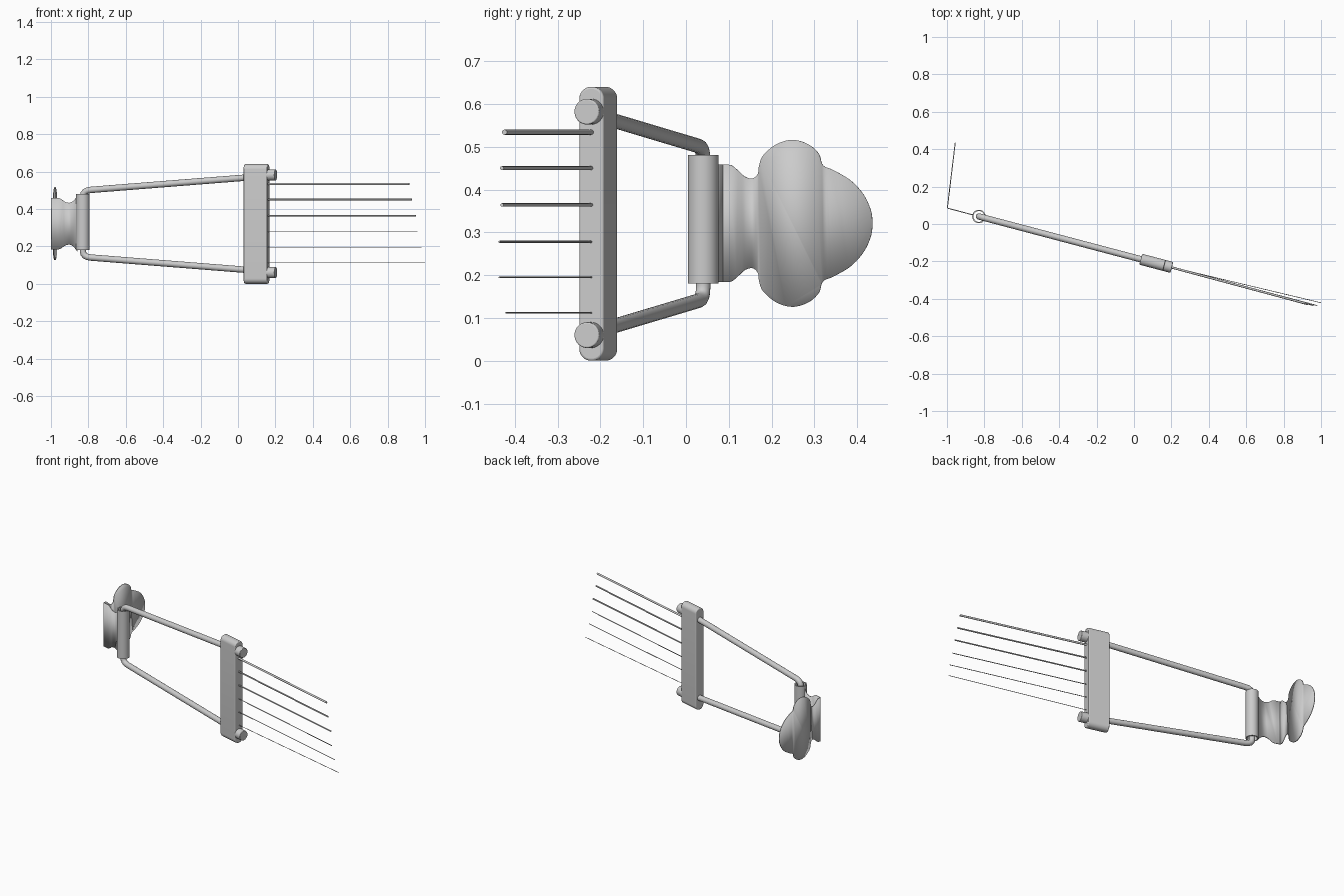
import bpy, bmesh
from math import radians, cos, sin
from mathutils import Vector, Matrix

if "Cube" in bpy.data.objects:
    bpy.data.objects.remove(bpy.data.objects["Cube"])

ANG = radians(14.8)
MID = 0.321                                   # height of the symmetry line
AXIS = Vector((cos(ANG), -sin(ANG), 0))       # direction of the tilted body
CENTRE = Vector((0.099, -0.205, 0))           # centre of the crossbar


def on_axis(t, z):
    return CENTRE + AXIS * t + Vector((0, 0, z))


def finish(name, bm, smooth=True):
    bmesh.ops.recalc_face_normals(bm, faces=bm.faces)
    me = bpy.data.meshes.new(name)
    bm.to_mesh(me)
    bm.free()
    ob = bpy.data.objects.new(name, me)
    bpy.context.collection.objects.link(ob)
    shade(ob)
    return ob


def shade(ob):
    bpy.ops.object.select_all(action='DESELECT')
    ob.select_set(True)
    bpy.context.view_layer.objects.active = ob
    bpy.ops.object.shade_smooth_by_angle(angle=radians(35))


def rod(name, a, b, r, sides=32, bevel=0):
    bm = bmesh.new()
    d = b - a
    m = Matrix.Translation((a + b) / 2) @ d.to_track_quat('Z', 'Y').to_matrix().to_4x4()
    bmesh.ops.create_cone(bm, cap_ends=True, segments=sides, radius1=r, radius2=r,
                          depth=d.length, matrix=m)
    ob = finish(name, bm)
    if bevel:
        add_bevel(ob, bevel)
    return ob


def add_bevel(ob, width):
    mod = ob.modifiers.new("edge_round", 'BEVEL')
    mod.width, mod.segments, mod.limit_method = width, 3, 'ANGLE'
    mod.angle_limit = radians(40)


def smooth_line(pts, steps=8):
    """Catmull-Rom line through 2D points."""
    p = [Vector(q) for q in pts]
    p = [p[0]] + p + [p[-1]]
    out = []
    for a, b, c, d in zip(p, p[1:], p[2:], p[3:]):
        for i in range(steps):
            t = i / steps
            out.append(0.5 * (2 * b + (c - a) * t + (2 * a - 5 * b + 4 * c - d) * t**2
                              + (3 * b - a - 3 * c + d) * t**3))
    return out + [p[-1]]


def sheet(name, half, place):
    """Thin plate from a half outline (position, half width), mirrored about MID."""
    line = smooth_line(half)
    full = line + [Vector((q.x, -q.y)) for q in reversed(line) if q.y > 1e-4]
    bm = bmesh.new()
    bm.faces.new([bm.verts.new(place(q.x) + Vector((0, 0, MID + q.y))) for q in full])
    ob = finish(name, bm)
    mod = ob.modifiers.new("thickness", 'SOLIDIFY')
    mod.thickness, mod.offset = 0.005, 0
    return ob


# Crossbar with fully rounded top and bottom ends
bm = bmesh.new()
bmesh.ops.create_cube(bm, size=1, matrix=Matrix.Diagonal((0.13, 0.06, 0.64, 1)))
long_edges = [e for e in bm.edges
              if abs(e.verts[0].co.x - e.verts[1].co.x) > 0.1]
bmesh.ops.bevel(bm, geom=long_edges, offset=0.0285, segments=10, profile=0.5, affect='EDGES')
bmesh.ops.transform(bm, verts=bm.verts,
                    matrix=Matrix.Translation(on_axis(0, 0.32)) @ Matrix.Rotation(-ANG, 4, 'Z'))
bar = finish("crossbar", bm)
add_bevel(bar, 0.005)

# Retaining nuts on the string side
for side, label in ((1, "upper"), (-1, "lower")):
    z = MID + side * 0.261
    rod(label + "_nut", on_axis(0.05, z), on_axis(0.107, z), 0.03, 40, 0.003)

# Bent wire frame: one rod through the barrel and both sides
half = [(0.08, 0.257), (-0.915, 0.181), (-0.935, 0.178), (-0.949, 0.171),
        (-0.957, 0.161), (-0.96, 0.147)]
path = half + [(t, -h) for t, h in reversed(half)]
cu = bpy.data.curves.new("wire_frame", 'CURVE')
cu.dimensions = '3D'
cu.bevel_depth, cu.bevel_resolution, cu.use_fill_caps = 0.017, 6, True
sp = cu.splines.new('POLY')
sp.points.add(len(path) - 1)
for pt, (t, h) in zip(sp.points, path):
    pt.co = (*on_axis(t, MID + h), 1)
frame = bpy.data.objects.new("wire_frame", cu)
bpy.context.collection.objects.link(frame)
bpy.ops.object.select_all(action='DESELECT')
frame.select_set(True)
bpy.context.view_layer.objects.active = frame
bpy.ops.object.convert(target='MESH')
shade(bpy.context.view_layer.objects.active)

# Hinge barrel: hollow tube
bm = bmesh.new()
N = 40
c = on_axis(-0.96, 0)
rings = []
for r, z in ((0.036, 0.18), (0.036, 0.481), (0.029, 0.481), (0.029, 0.18)):
    rings.append([bm.verts.new(c + Vector((r * cos(radians(360 * i / N)),
                                           r * sin(radians(360 * i / N)), z)))
                  for i in range(N)])
for k in range(4):
    a, b = rings[k], rings[(k + 1) % 4]
    for i in range(N):
        j = (i + 1) % N
        bm.faces.new((a[i], a[j], b[j], b[i]))
finish("hinge_barrel", bm)

# Hinge plate with a waist, from the barrel to the fold
FOLD = Vector((-0.998, 0.085, 0))
ROOT = on_axis(-0.96, 0)


def hinge_place(x):
    return ROOT.lerp(FOLD, (x - ROOT.x) / (FOLD.x - ROOT.x))


sheet("hinge_plate", [(-0.998, 0.137), (-0.96, 0.137), (-0.945, 0.131), (-0.925, 0.117),
                      (-0.9, 0.112), (-0.88, 0.122), (-0.865, 0.14), (-0.86, 0.148)], hinge_place)

# Lobed mounting plate folded back from the hinge
sheet("mounting_plate", [(0.085, 0.137), (0.105, 0.136), (0.12, 0.125), (0.138, 0.109),
                         (0.156, 0.105), (0.168, 0.116), (0.171, 0.135), (0.18, 0.158),
                         (0.21, 0.184), (0.248, 0.195), (0.285, 0.185), (0.31, 0.163),
                         (0.32, 0.136), (0.345, 0.124), (0.385, 0.1), (0.415, 0.067),
                         (0.432, 0.03), (0.436, 0.0)],
      lambda y: Vector((-0.998 + (y - 0.085) * 0.121, y, 0)))

# Six strings, thick to thin
strings = [(0.534, 0.915, -0.424, 0.006), (0.45, 0.93, -0.43, 0.0045),
           (0.364, 0.95, -0.43, 0.004), (0.278, 0.96, -0.436, 0.0024),
           (0.195, 0.98, -0.436, 0.002), (0.112, 1.0, -0.421, 0.0017)]
for i, (z, x, y, r) in enumerate(strings):
    rod(f"string_{i + 1}", on_axis(0.05, z), Vector((x, y, z)), r, 16)
